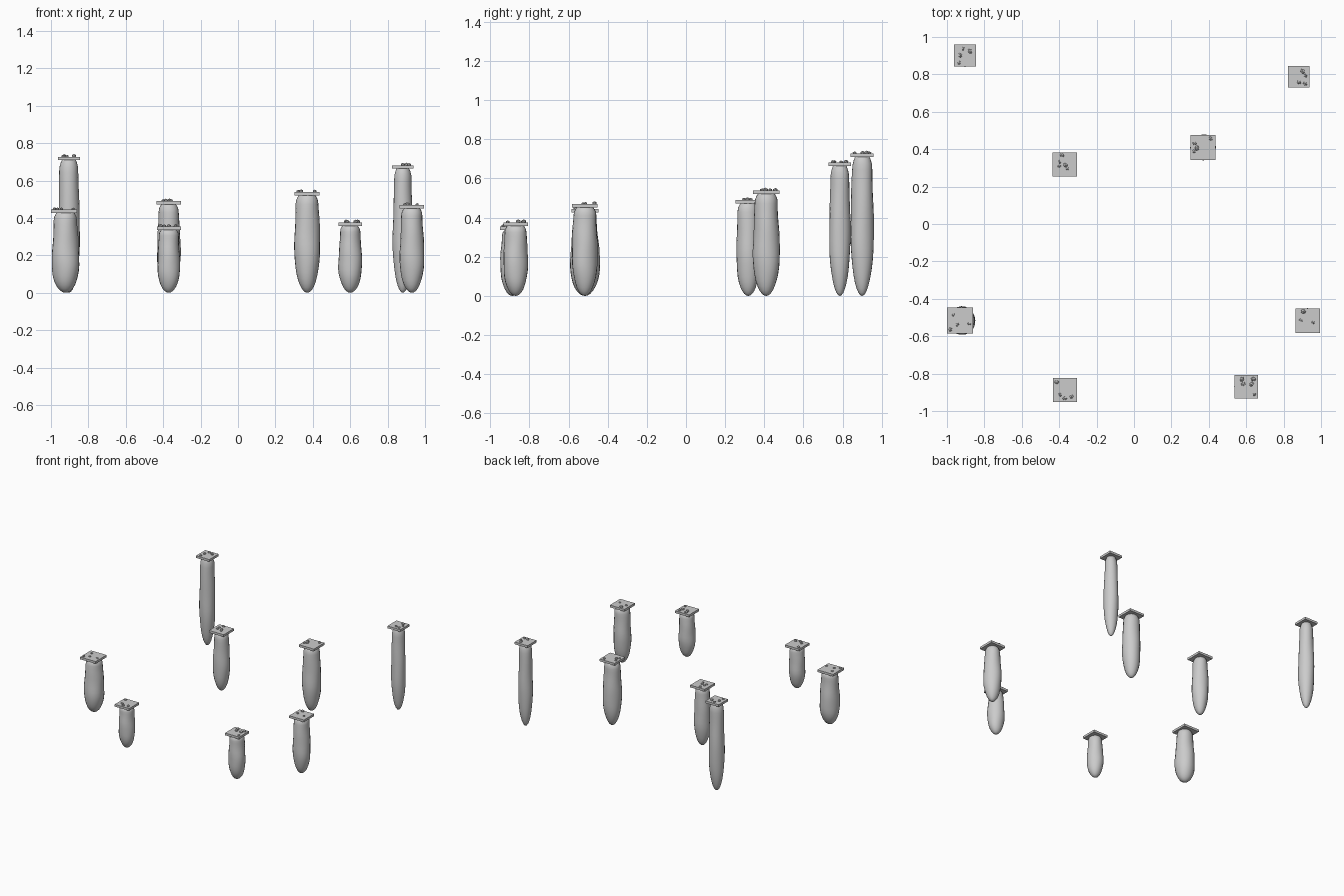
import bpy, bmesh, math, random
from mathutils import Matrix

if "Cube" in bpy.data.objects:
    bpy.data.objects.remove(bpy.data.objects["Cube"])

random.seed(4)

stone = bpy.data.materials.new("light grey stone")
stone.diffuse_color = (0.6, 0.6, 0.6, 1)
stone.use_nodes = True
stone.node_tree.nodes["Principled BSDF"].inputs["Base Color"].default_value = stone.diffuse_color


def finish(bm, name, smooth):
    bmesh.ops.recalc_face_normals(bm, faces=bm.faces)
    for f in bm.faces:
        f.smooth = smooth
    me = bpy.data.meshes.new(name)
    bm.to_mesh(me)
    bm.free()
    me.materials.append(stone)
    ob = bpy.data.objects.new(name, me)
    bpy.context.collection.objects.link(ob)


def profile(t, belly, neck):
    """Relative radius at height fraction t: round foot, soft shoulder."""
    if t < belly:
        return math.sqrt(1 - (1 - t / belly) ** 2)
    s = (t - belly) / (1 - belly)
    r = 1 - (1 - neck) * s * s * (3 - 2 * s)
    return r * (1 - 0.28 * (max(0, t - 0.92) / 0.08) ** 2)


# Lumpy rounded column, rings packed closer at the foot and the top
def column(name, x, y, height, radius, belly, neck):
    bm = bmesh.new()
    sides, count = 20, 20
    p = [random.uniform(0, math.tau) for _ in range(3)]
    rings = []
    for k in range(1, count + 1):
        t = (1 - math.cos(math.pi * k / count)) / 2
        ring = []
        for i in range(sides):
            a = math.tau * i / sides
            lump = (1 + 0.02 * math.sin(2 * a + 5 * t + p[0])
                    + 0.014 * math.sin(3 * a - 9 * t + p[1])
                    + 0.014 * math.sin(17 * t + p[2] + a))
            r = radius * profile(t, belly, neck) * lump
            ring.append(bm.verts.new((x + r * math.cos(a), y + r * math.sin(a), t * height)))
        rings.append(ring)
    foot = bm.verts.new((x, y, 0))
    for i in range(sides):
        j = (i + 1) % sides
        bm.faces.new((foot, rings[0][j], rings[0][i]))
        for lo, hi in zip(rings, rings[1:]):
            bm.faces.new((lo[i], lo[j], hi[j], hi[i]))
    bm.faces.new(rings[-1])
    finish(bm, name, True)


# Thin square cap plate
def cap_plate(name, x, y, z, size):
    bm = bmesh.new()
    bmesh.ops.create_cube(bm, size=1, matrix=Matrix.Translation((x, y, z + 0.009))
                          @ Matrix.Diagonal((size, size, 0.018, 1)))
    finish(bm, name, False)


# Small pebbles scattered over the plate, kept apart from each other
def pebbles(name, x, y, z, size, count):
    bm = bmesh.new()
    spots = []
    while len(spots) < count:
        dx, dy = (random.uniform(-0.38, 0.38) * size for _ in range(2))
        if all(math.hypot(dx - u, dy - v) > 0.02 for u, v in spots):
            spots.append((dx, dy))
    for dx, dy in spots:
        r = random.uniform(0.009, 0.014)
        mat = (Matrix.Translation((x + dx, y + dy, z + r * 0.3))
               @ Matrix.Rotation(random.uniform(0, math.tau), 4, 'Z')
               @ Matrix.Diagonal((r * 1.1, r * 0.9, r * 0.8, 1)))
        bmesh.ops.create_icosphere(bm, subdivisions=1, radius=1, matrix=mat)
    finish(bm, name, False)


# x, y, plate underside, plate size, column radius, pebble count
posts = [
    (-0.904, 0.90, 0.709, 0.118, 0.059, 4),
    (0.881, 0.786, 0.663, 0.115, 0.054, 4),
    (-0.37, 0.318, 0.472, 0.130, 0.062, 5),
    (0.37, 0.41, 0.520, 0.134, 0.069, 4),
    (-0.93, -0.516, 0.427, 0.139, 0.075, 4),
    (0.93, -0.517, 0.451, 0.131, 0.066, 3),
    (-0.37, -0.887, 0.336, 0.128, 0.061, 4),
    (0.60, -0.87, 0.358, 0.126, 0.063, 5),
]
for n, (x, y, z, size, rad, count) in enumerate(posts, 1):
    stout = rad > 0.07  # the stoutest column bulges low
    belly, neck = (0.36, 0.8) if stout else (0.43, 0.86)
    column(f"column_{n}", x + 0.008 * stout, y, z + 0.002, rad, belly, neck)
    cap_plate(f"cap_plate_{n}", x, y, z, size)
    pebbles(f"pebbles_{n}", x, y, z + 0.018, size, count)
